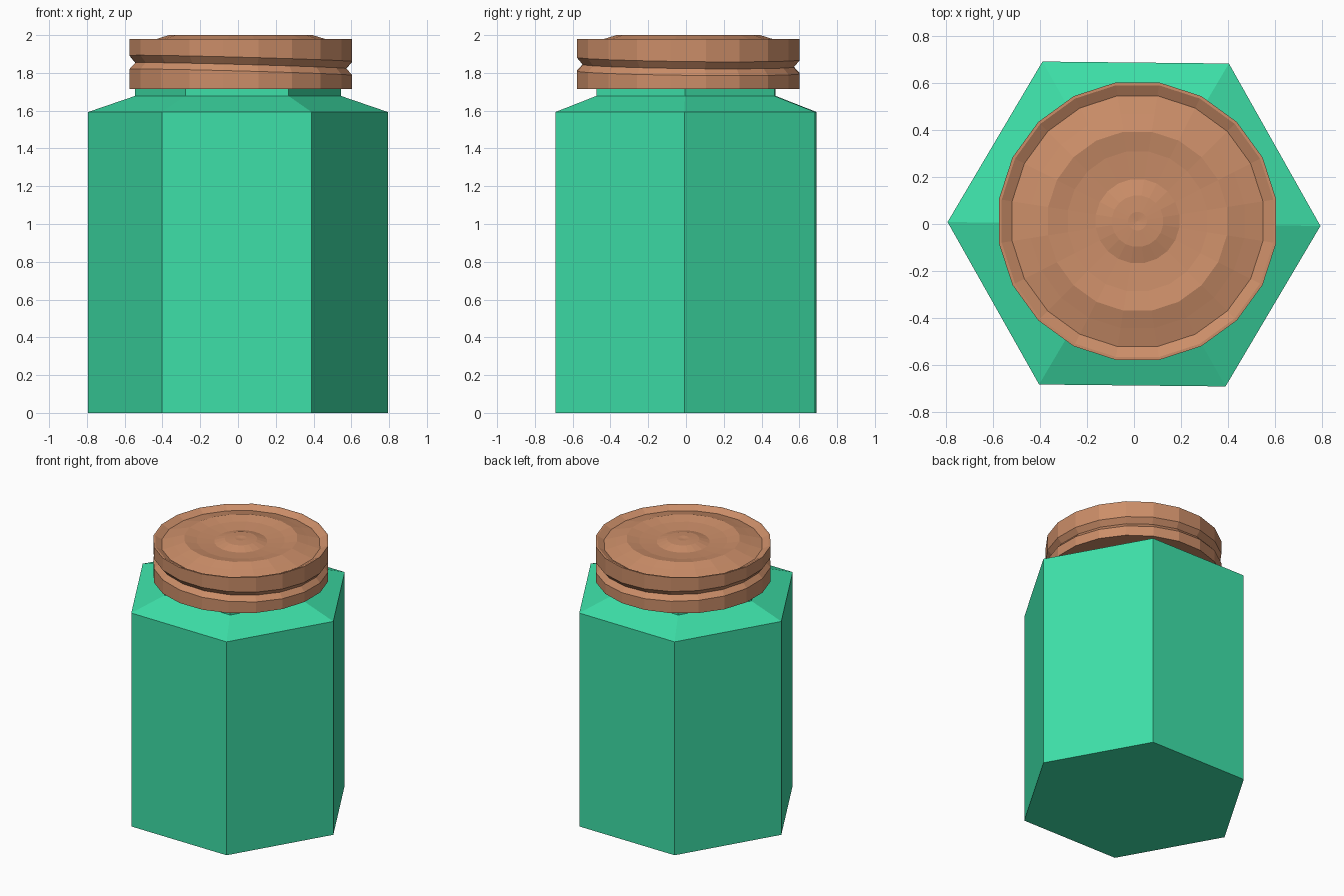
import bpy, bmesh
from math import cos, sin, pi, radians

if "Cube" in bpy.data.objects:
    bpy.data.objects.remove(bpy.data.objects["Cube"])


def material(name, rgb):
    m = bpy.data.materials.new(name)
    m.diffuse_color = (*rgb, 1)
    m.use_nodes = True
    m.node_tree.nodes["Principled BSDF"].inputs["Base Color"].default_value = m.diffuse_color
    return m


def lathe(name, profile, sides, turn, mat, center=(0, 0), tilted=(), slope=(0, 0)):
    """Stack rings of (radius, z); radius 0 closes to a point, open ends are capped.
    Rings listed in tilted are slanted by slope."""
    bm = bmesh.new()
    rings = []
    for k, (r, z) in enumerate(profile):
        ring = []
        for i in range(1 if r == 0 else sides):
            a = turn + 2 * pi * i / sides
            x, y = r * cos(a), r * sin(a)
            dz = x * slope[0] + y * slope[1] if k in tilted else 0
            ring.append(bm.verts.new((x + center[0], y + center[1], z + dz)))
        rings.append(ring)
    for lo, hi in zip(rings, rings[1:]):
        for i in range(sides):
            j = (i + 1) % sides
            if len(hi) == 1:
                bm.faces.new((lo[i], lo[j], hi[0]))
            else:
                bm.faces.new((lo[i], lo[j], hi[j], hi[i]))
    for ring in (rings[0], rings[-1]):
        if len(ring) > 1:
            bm.faces.new(ring)
    bmesh.ops.recalc_face_normals(bm, faces=bm.faces)
    mesh = bpy.data.meshes.new(name)
    bm.to_mesh(mesh)
    bm.free()
    mesh.materials.append(mat)
    ob = bpy.data.objects.new(name, mesh)
    bpy.context.collection.objects.link(ob)
    return ob


green = material("green_glass", (0.047, 0.74, 0.39))
copper = material("copper", (0.6, 0.27, 0.14))

# Hexagonal jar with sloped shoulder and neck
lathe("jar_body",
      [(0.793, 0), (0.793, 1.593), (0.545, 1.678), (0.545, 1.80)],
      6, radians(-0.6), green)

# Screw lid: slanted groove around the side, rippled top
lathe("lid",
      [(0.597, 1.715), (0.597, 1.803), (0.565, 1.838), (0.597, 1.876),
       (0.597, 1.98), (0.585, 1.98), (0.54, 1.955), (0.46, 1.977), (0.385, 2.0),
       (0.30, 1.984), (0.18, 1.975), (0.11, 1.996), (0.04, 2.0), (0, 1.996)],
      20, radians(9), copper, center=(0.015, 0.012),
      tilted=(1, 2, 3), slope=(-0.027, -0.012))
